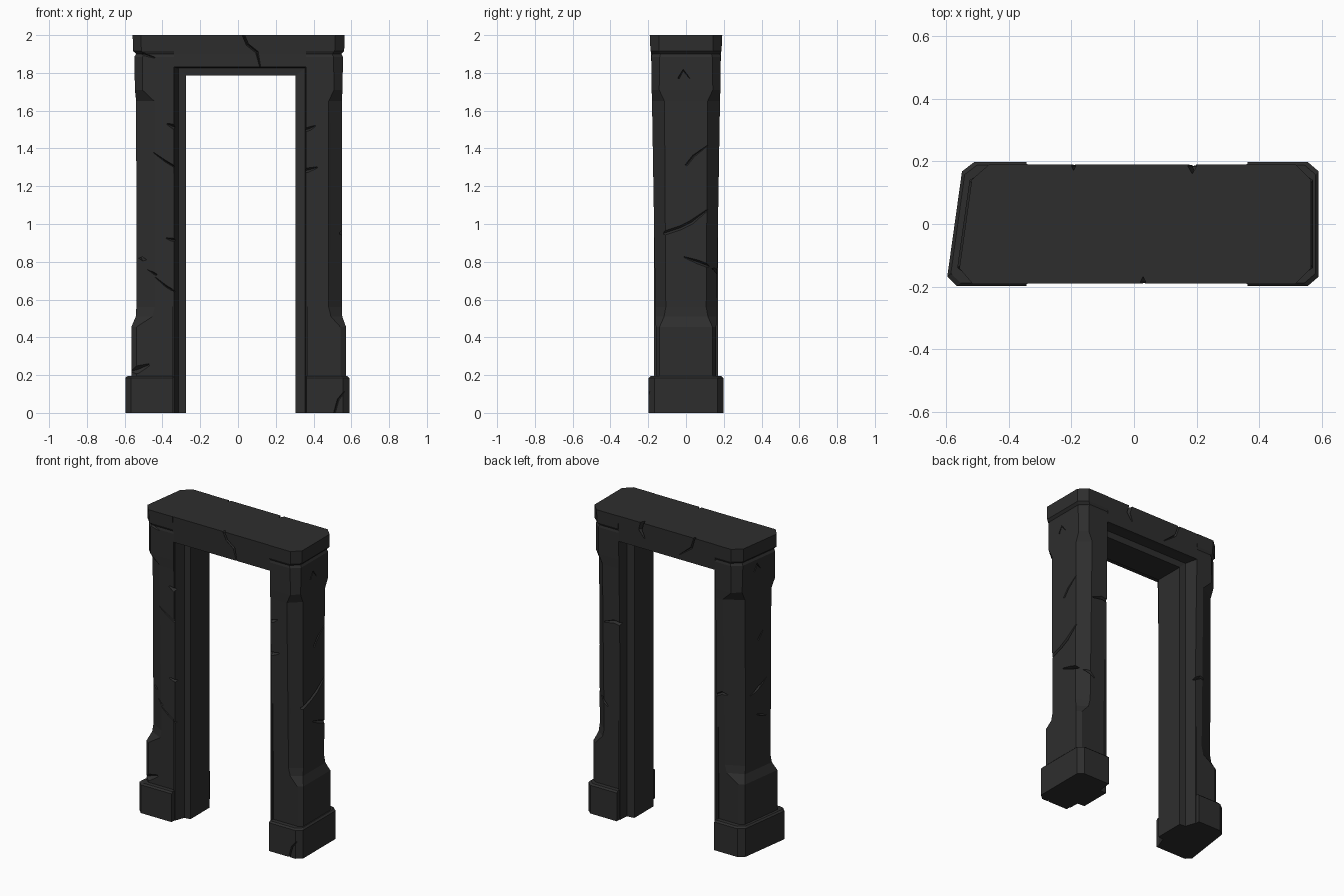
import bpy, bmesh, math
from mathutils import Vector

if "Cube" in bpy.data.objects:
    bpy.data.objects.remove(bpy.data.objects["Cube"])

stone = bpy.data.materials.new("dark_stone")
stone.diffuse_color = (0.027, 0.027, 0.027, 1)
stone.use_nodes = True
stone.node_tree.nodes["Principled BSDF"].inputs["Base Color"].default_value = stone.diffuse_color


def loft(name, rings, caps=True):
    """Skin a stack of equal-length rings of points into a closed solid."""
    bm = bmesh.new()
    loops = [[bm.verts.new(p) for p in r] for r in rings]
    n = len(rings[0])
    for a, b in zip(loops, loops[1:]):
        for i in range(n):
            j = (i + 1) % n
            bm.faces.new((a[i], a[j], b[j], b[i]))
    bm.faces.new(loops[0][::-1])
    bm.faces.new(loops[-1])
    bmesh.ops.recalc_face_normals(bm, faces=bm.faces)
    me = bpy.data.meshes.new(name)
    bm.to_mesh(me)
    bm.free()
    ob = bpy.data.objects.new(name, me)
    bpy.context.collection.objects.link(ob)
    me.materials.append(stone)
    return ob


def section(side, xi, z, xo, y, cx, cy, shear=0.0):
    """Pillar cross-section with chamfered outer corners."""
    pts = [(xi, -y), (xo - cx, -y), (xo, -y + cy), (xo, y - cy), (xo - cx, y), (xi, y)]
    out = []
    for px, py in pts:
        k = 0 if px == xi else shear * py
        out.append((side * (px - k), py, z))
    return out


def half_depth(z):
    return 0.16 + max(0, z - 0.47) * 0.0165


# z, outer x, half depth, chamfer x, chamfer y
LEVELS = [(0, .572, .16, .03, .02), (.455, .572, .16, .03, .02),
          (.51, .552, .161, .06, .045), (.56, .55, .162, .07, .055),
          (1.65, .55, .18, .07, .066), (1.71, .553, .182, .045, .04),
          (1.885, .556, .184, .05, .045), (1.90, .548, .18, .05, .045),
          (1.915, .562, .188, .05, .045), (2.0, .565, .192, .05, .05)]

parts = []
for side, xi, tag, shear, off in ((1, .36, "right", 0, 0), (-1, .34, "left", -.14, -.027)):
    s = -shear
    # tapering shaft with cut back corners
    rings = [section(side, xi, z, xo + off, y, cx + (.035 if side < 0 and .5 < z < 1.7 else 0), cy, s)
             for z, xo, y, cx, cy in LEVELS]
    parts.append(loft(tag + "_pillar", rings))
    # plinth
    o = .59 if side > 0 else .573
    rings = [section(side, xi + .003, z, o - d, .198 - d, .035, .03, s)
             for z, d in ((0, 0), (.185, 0), (.195, .01))]
    parts.append(loft(tag + "_plinth", rings))

# lintel between the pillars
parts.append(loft("lintel", [[(-.34, -y, z), (.36, -y, z), (.36, y, z), (-.34, y, z)]
                             for z, y in ((1.83, .183), (1.9, .185), (2.0, .19))]))


# inner door frame, an arch profile stepped through the depth
def arch(y, l, r, t):
    return [(-.35, y, 0), (-.35, y, 1.84), (.37, y, 1.84), (.37, y, 0),
            (r, y, 0), (r, y, t), (l, y, t), (l, y, 0)]


steps = [(-.17, -.339, .359, 1.831), (-.105, -.316, .354, 1.825), (-.1, -.275, .305, 1.785)]
rings = [arch(*q) for q in steps] + [arch(-q[0], *q[1:]) for q in reversed(steps)]
parts.append(loft("inner_frame", rings))


# cracks: tapered diamond tubes carved out of the surfaces
def crack(points, normal, width=.008, depth=.015):
    n = Vector(normal)
    pts = [Vector(p) for p in points]
    rings = []
    for i, p in enumerate(pts):
        d = (pts[min(i + 1, len(pts) - 1)] - pts[max(i - 1, 0)]).normalized()
        t = d.cross(n)
        k = .3 if i == len(pts) - 1 else 1
        rings.append([p + n * depth, p + t * width * k, p - n * depth * k, p - t * width * k])
    return loft("crack_cutter", rings)


cutters = []
# front and back: lists of (x, z), then width and depth
FACE = [([(-.31, 1.505), (-.34, 1.515), (-.375, 1.53)], .013, .025),
        ([(-.33, 1.3), (-.38, 1.33), (-.45, 1.38)], .005, .012),
        ([(-.57, .93), (-.52, .925), (-.47, .90)], .013, .03),
        ([(-.57, .78), (-.5, .77), (-.43, .73)], .014, .03),
        ([(-.31, .91), (-.35, .918), (-.38, .925)], .009, .02),
        ([(-.33, .64), (-.38, .67), (-.44, .72)], .005, .01),
        ([(-.6, .21), (-.53, .23), (-.47, .255)], .02, .025),
        ([(-.56, 1.86), (-.5, 1.9), (-.44, 1.88)], .01, .015),
        ([(.33, 1.49), (.38, 1.505), (.41, 1.52)], .01, .02),
        ([(.33, 1.28), (.37, 1.285), (.42, 1.30)], .012, .025),
        ([(.59, 1.55), (.54, 1.54), (.49, 1.51)], .01, .03),
        ([(.59, .98), (.54, .95), (.49, .92)], .012, .03),
        ([(.02, 2.02), (.05, 1.95), (.10, 1.91), (.12, 1.82)], .008, .018)]
for pts, w, d in FACE:
    cutters.append(crack([(x, -half_depth(z), z) for x, z in pts], (0, -1, 0), w, d))
BACK = [([(.33, 1.28), (.4, 1.29), (.47, 1.27)], .011, .025),
        ([(-.2, 2.02), (-.17, 1.93), (-.08, 1.86)], .007, .015),
        ([(.18, 2.02), (.2, 1.95), (.17, 1.9)], .014, .025),
        ([(-.57, 1.36), (-.5, 1.33), (-.42, 1.36)], .01, .025),
        ([(-.33, 1.0), (-.38, 1.03), (-.43, 1.02)], .009, .02),
        ([(.57, .78), (.5, .76), (.45, .72)], .012, .03)]
for pts, w, d in BACK:
    cutters.append(crack([(x, half_depth(z), z) for x, z in pts], (0, 1, 0), w, d))
# outer sides: lists of (y, z)
SIDE = [([(-.12, .95), (-.03, .98), (.03, 1.01), (.12, 1.08)], .011, .02),
        ([(0, 1.31), (.04, 1.36), (.12, 1.42)], .006, .014),
        ([(.14, .77), (.06, .8), (-.01, .825)], .01, .02),
        ([(-.04, 1.77), (-.015, 1.815), (.02, 1.77)], .006, .012)]
for pts, w, d in SIDE:
    cutters.append(crack([(.55, y, z) for y, z in pts], (1, 0, 0), w, d))
    cutters.append(crack([(-.523 + .14 * y, -y, z + .04) for y, z in pts], (-1, 0, 0), w, d))
# plinth corner crack
cutters.append(crack([(.505, -.198, -.02), (.53, -.198, .07), (.6, -.198, .16)], (0, -1, 0), .005, .012))

for c in cutters:
    c.hide_render = True
helpers = bpy.data.collections.new("crack_helpers")
for c in cutters:
    helpers.objects.link(c)
for p in parts:
    m = p.modifiers.new("cracks", 'BOOLEAN')
    m.operation = 'DIFFERENCE'
    m.operand_type = 'COLLECTION'
    m.collection = helpers
    m.solver = 'EXACT'

# bake the cracks into the stone and remove the helpers
dg = bpy.context.evaluated_depsgraph_get()
baked = [bpy.data.meshes.new_from_object(p.evaluated_get(dg)) for p in parts]
for p, me in zip(parts, baked):
    p.modifiers.clear()
    p.data = me
    me.materials.clear()
    me.materials.append(stone)
    me.polygons.foreach_set("material_index", [0] * len(me.polygons))
for c in cutters:
    bpy.data.objects.remove(c)
bpy.data.collections.remove(helpers)
